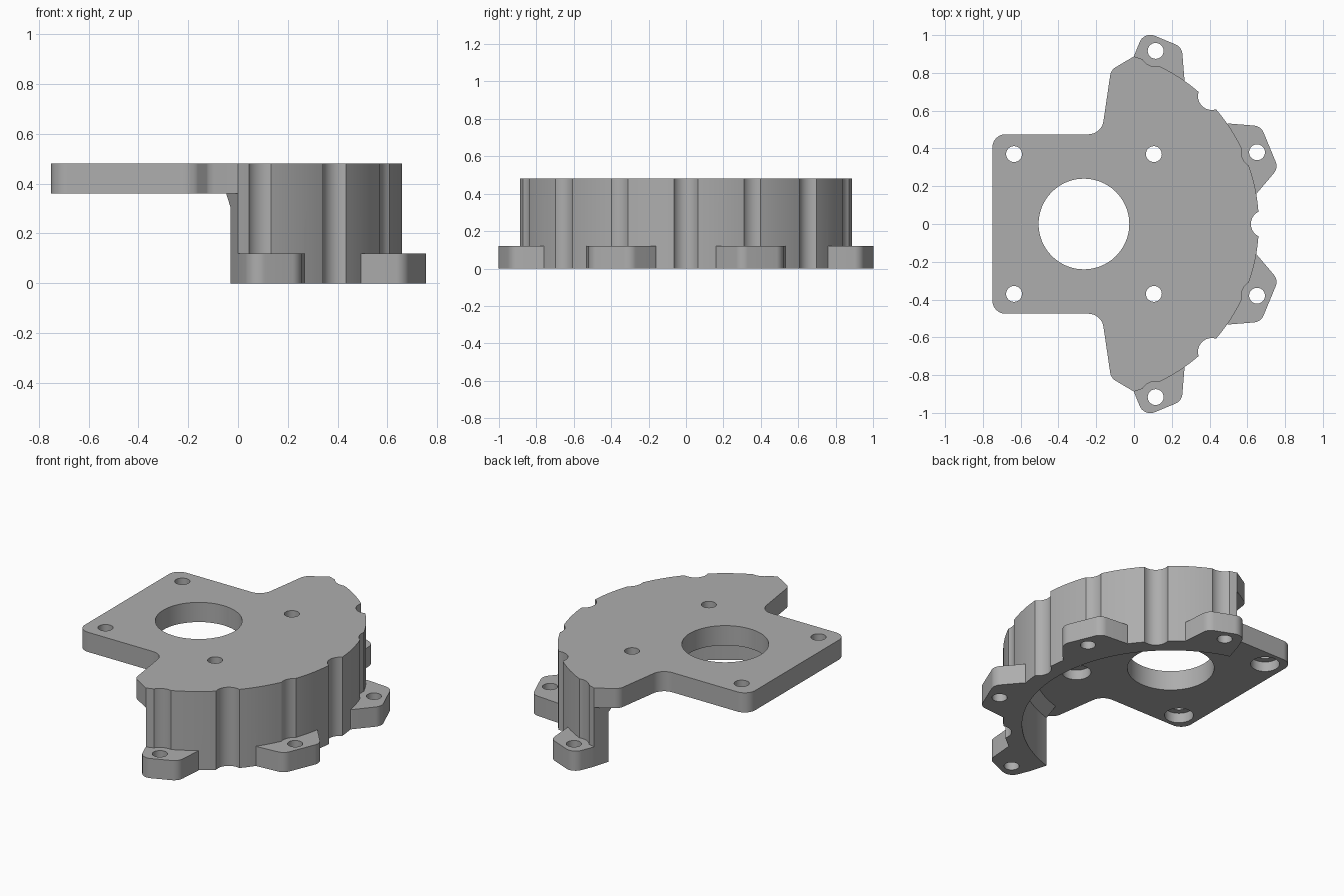
import bpy
import bmesh
from math import sin, cos, radians, pi
from mathutils import Vector

if "Cube" in bpy.data.objects:
    bpy.data.objects.remove(bpy.data.objects["Cube"], do_unlink=True)

CENTRE = Vector((-0.265, 0))      # axis shared by the bore and the curved wall
OUTER, INNER = 0.926, 0.822       # wall radii
END = 73.4                        # half angle of the wall in degrees
TOP, UNDER, FLANGE = 0.48, 0.36, 0.12

grey = bpy.data.materials.new("plain_grey")
grey.use_nodes = True
grey.diffuse_color = (0.42, 0.42, 0.42, 1)
grey.node_tree.nodes["Principled BSDF"].inputs["Base Color"].default_value = grey.diffuse_color


def polar(radius, degrees, across=0):
    """Point at a radius and angle about the main axis, shifted sideways."""
    a = radians(degrees)
    return CENTRE + Vector((cos(a), sin(a))) * radius + Vector((-sin(a), cos(a))) * across


def arc(centre, radius, start, stop, steps):
    span = (stop - start) / steps
    return [Vector(centre) + Vector((cos(radians(start + span * i)),
            sin(radians(start + span * i)))) * radius for i in range(steps + 1)]


def rounded(corners, steps=8):
    """Replace each (point, radius) corner with a fillet."""
    out = []
    for i, (p, r) in enumerate(corners):
        if r == 0:
            out.append(p)
            continue
        a = (corners[i - 1][0] - p).normalized()
        b = (corners[(i + 1) % len(corners)][0] - p).normalized()
        half = a.angle(b) / 2
        mid = p + (a + b).normalized() * (r / sin(half))
        start = p + a * (r / math_tan(half)) - mid
        stop = p + b * (r / math_tan(half)) - mid
        for k in range(steps + 1):
            t = k / steps
            out.append(mid + (start * (1 - t) + stop * t).normalized() * r)
    return out


def math_tan(a):
    return sin(a) / cos(a)


def loft(name, sections):
    """Solid through a stack of (outline, height) sections."""
    bm = bmesh.new()
    rings = [[bm.verts.new((p.x, p.y, z)) for p in pts] for pts, z in sections]
    bm.faces.new(rings[0])
    bm.faces.new(rings[-1])
    n = len(rings[0])
    for low, high in zip(rings, rings[1:]):
        for i in range(n):
            j = (i + 1) % n
            bm.faces.new((low[i], low[j], high[j], high[i]))
    bmesh.ops.recalc_face_normals(bm, faces=bm.faces)
    mesh = bpy.data.meshes.new(name)
    bm.to_mesh(mesh)
    bm.free()
    obj = bpy.data.objects.new(name, mesh)
    bpy.context.collection.objects.link(obj)
    mesh.materials.append(grey)
    return obj


def cylinder(name, centre, radius, z0, z1, steps=40):
    ring = arc(centre, radius, 0, 360, steps)[:-1]
    return loft(name, [(ring, z0), (ring, z1)])


def combine(tool, operation="DIFFERENCE"):
    """Apply a boolean to the bracket and discard the tool."""
    tool.hide_render = True
    mod = bracket.modifiers.new("shape", "BOOLEAN")
    mod.operation = operation
    mod.solver = "EXACT"
    mod.object = tool
    bpy.context.view_layer.objects.active = bracket
    bpy.ops.object.modifier_apply(modifier=mod.name)
    bpy.data.objects.remove(tool, do_unlink=True)


# Full outline: curved rim joined to the square mounting plate
left = [((-0.122, 0.815), 0.06), ((-0.172, 0.475), 0.08), ((-0.75, 0.475), 0.07)]
side = [(Vector(p), r) for p, r in left]
side += [(Vector((p.x, -p.y)), r) for p, r in reversed(side)]
rim = [(p, 0) for p in arc(CENTRE, OUTER, -END, END, 64)]
outline = rounded(rim + side)
bracket = loft("motor_bracket", [(outline, 0), (outline, TOP)])

# Screw head clearance above the ears
ear_angles = (-67.5, -22.5, 22.5, 67.5)
for angle in ear_angles:
    combine(cylinder("head_clearance", polar(0.992, angle), 0.083, 0.08, 0.6))

# Flange ears, the end ones narrower towards the wall ends
for angle in ear_angles:
    sign = 1 if angle > 0 else -1
    corners = [(0.86, -0.2, 0), (0.908, -0.2, 0), (1.064, -0.12, 0.06)]
    if abs(angle) > 45:
        corners += [(1.064, 0.096, 0.06), (0.86, 0.096, 0)]
    else:
        corners += [(1.064, 0.12, 0.06), (0.908, 0.2, 0), (0.86, 0.2, 0)]
    ear = rounded([(polar(u, angle, t * sign), r) for u, t, r in corners])
    combine(loft("ear", [(ear, 0), (ear, FLANGE)]), "UNION")


# Hollow under the plate, leaving the wall with a chamfer at its root
def hollow(radius):
    far = [polar(1.3, END), Vector((-1, 1.25)), Vector((-1, -1.25)), polar(1.3, -END)]
    return arc(CENTRE, radius, -END, END, 64) + far


combine(loft("hollow", [(hollow(INNER), -0.1), (hollow(INNER), 0.305),
                        (hollow(INNER - 0.06), UNDER)]))

# Full height grooves in the rim
for angle in (-45, 0, 45):
    combine(cylinder("groove", polar(0.957, angle), 0.073, -0.1, 0.6))

# Central bore, ear holes and counterbored plate holes
combine(cylinder("bore", CENTRE, 0.24, -0.1, 0.6, 80))
for angle in ear_angles:
    combine(cylinder("ear_hole", polar(0.992, angle), 0.042, -0.1, 0.6))
for x in (-0.635, 0.105):
    for y in (-0.37, 0.37):
        combine(cylinder("plate_hole", (x, y), 0.042, 0.2, 0.6))
        combine(cylinder("counterbore", (x, y), 0.08, 0.2, 0.42))

# Smooth curved walls, keeping the machined edges crisp
bpy.ops.object.select_all(action="DESELECT")
bracket.select_set(True)
bpy.context.view_layer.objects.active = bracket
bpy.ops.object.shade_smooth_by_angle(angle=pi / 9)
